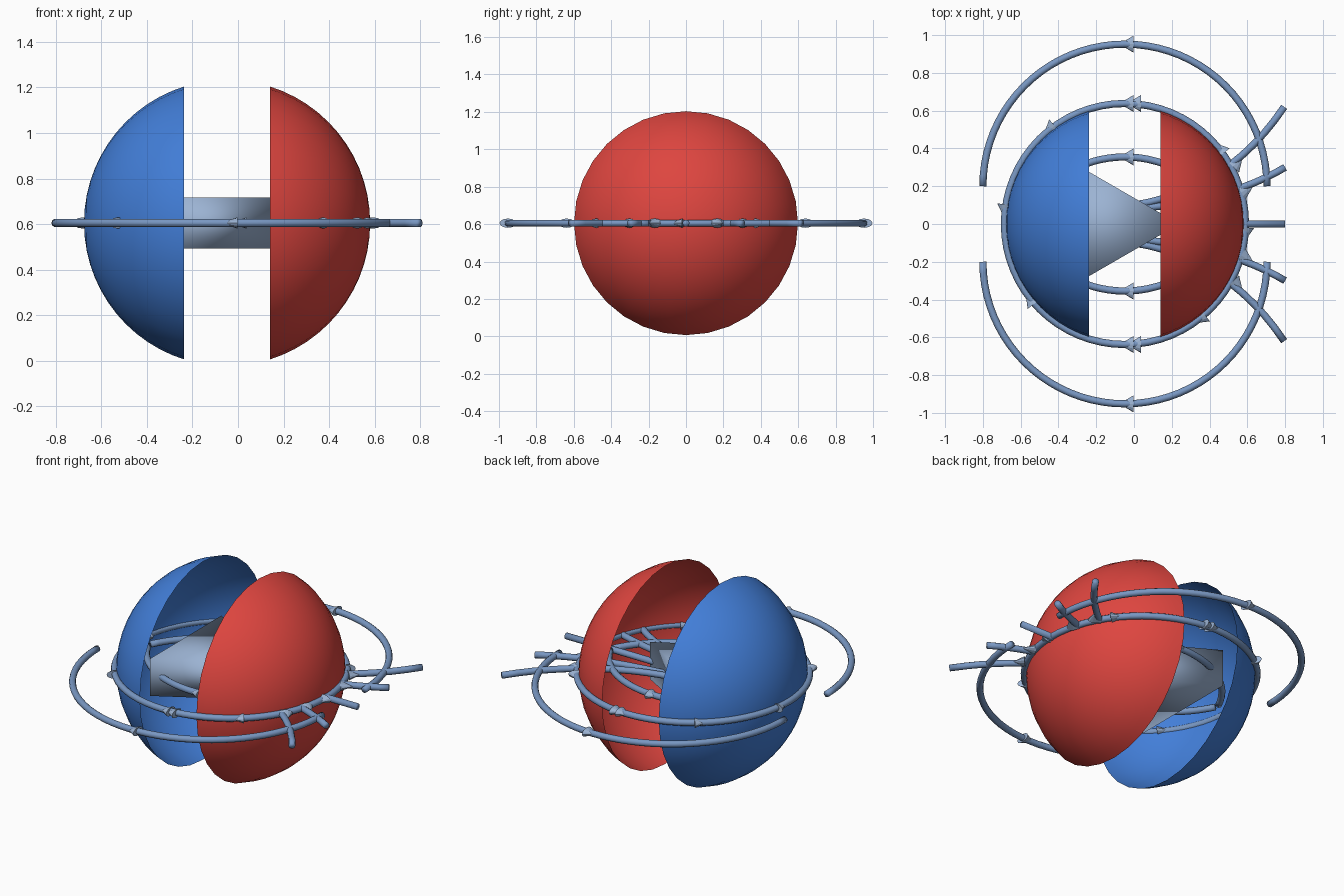
import bpy, bmesh, math
from mathutils import Vector, Matrix

if "Cube" in bpy.data.objects:
    bpy.data.objects.remove(bpy.data.objects["Cube"])

ZC = 0.605          # height of the middle plane
CX = -0.048         # x of the sphere centre


def material(name, rgb):
    m = bpy.data.materials.new(name)
    m.diffuse_color = (*rgb, 1)
    m.use_nodes = True
    m.node_tree.nodes["Principled BSDF"].inputs["Base Color"].default_value = m.diffuse_color
    return m


RED = material("red", (0.73, 0.06, 0.05))
BLUE = material("blue", (0.055, 0.21, 0.69))
PALE = material("pale_steel", (0.33, 0.45, 0.65))
STEEL = material("steel_blue", (0.19, 0.31, 0.54))


def finish(bm, name, mat, smooth=True):
    me = bpy.data.meshes.new(name)
    bm.to_mesh(me)
    bm.free()
    for p in me.polygons:
        p.use_smooth = smooth
    me.materials.append(mat)
    ob = bpy.data.objects.new(name, me)
    bpy.context.collection.objects.link(ob)
    return ob


# Open dome: a slice of a sphere with its axis along x
def dome(name, side, mat):
    bm = bmesh.new()
    bmesh.ops.create_uvsphere(bm, u_segments=32, v_segments=32, radius=0.628,
                              matrix=Matrix.Rotation(math.pi / 2, 4, 'Y'))
    bmesh.ops.bisect_plane(bm, geom=bm.verts[:] + bm.edges[:] + bm.faces[:],
                           plane_co=(side * 0.189, 0, 0), plane_no=(side, 0, 0),
                           clear_inner=True)
    bmesh.ops.translate(bm, verts=bm.verts, vec=(CX, 0, ZC))
    return finish(bm, name, mat)


dome("red_dome", 1, RED)
dome("blue_dome", -1, BLUE)

# Three-sided core, smooth shaded across its edges
bm = bmesh.new()
bmesh.ops.create_cone(bm, cap_ends=True, segments=3, radius1=0.393, radius2=0.393, depth=0.225)
far = max(bm.verts, key=lambda v: v.co.xy.length).co
bmesh.ops.rotate(bm, verts=bm.verts, matrix=Matrix.Rotation(-math.atan2(far.y, far.x), 3, 'Z'))
bmesh.ops.translate(bm, verts=bm.verts, vec=(-0.153, 0, ZC))
finish(bm, "core_prism", PALE)


# Round tube following flat points
def tube(name, pts, cyclic=False):
    bm = bmesh.new()
    n, sides, r = len(pts), 10, 0.019
    rings = []
    for i, p in enumerate(pts):
        if cyclic:
            a, b = pts[i - 1], pts[(i + 1) % n]
        else:
            a, b = pts[max(i - 1, 0)], pts[min(i + 1, n - 1)]
        t = (Vector(b) - Vector(a)).normalized()
        nrm = Vector((-t.y, t.x, 0))
        base = Vector((p[0], p[1], ZC))
        rings.append([bm.verts.new(base + r * (math.cos(k * math.tau / sides) * nrm
                      + Vector((0, 0, math.sin(k * math.tau / sides))))) for k in range(sides)])
    for i in range(n if cyclic else n - 1):
        A, B = rings[i], rings[(i + 1) % n]
        for k in range(sides):
            j = (k + 1) % sides
            bm.faces.new((A[k], A[j], B[j], B[k]))
    if not cyclic:
        bm.faces.new(rings[0])
        bm.faces.new(rings[-1])
    bmesh.ops.recalc_face_normals(bm, faces=bm.faces)
    return finish(bm, name, STEEL)


# Flattened arrow head pointing along a heading in the middle plane
def head(name, x, y, heading):
    bm = bmesh.new()
    bmesh.ops.create_cone(bm, cap_ends=True, segments=12, radius1=0.045, radius2=0, depth=0.075,
                          matrix=Matrix.Rotation(math.pi / 2, 4, 'Y'))
    bmesh.ops.scale(bm, verts=bm.verts, vec=(1, 1, 0.55))
    bmesh.ops.rotate(bm, verts=bm.verts, matrix=Matrix.Rotation(heading, 3, 'Z'))
    bmesh.ops.translate(bm, verts=bm.verts, vec=(x, y, ZC))
    return finish(bm, name, PALE, smooth=False)


def arc(cx, cy, r, a0, a1, n):
    return [(cx + r * math.cos(math.radians(a0 + (a1 - a0) * i / n)),
             cy + r * math.sin(math.radians(a0 + (a1 - a0) * i / n))) for i in range(n + 1)]


def bezier(a, b, c, n=12):
    return [tuple((1 - t) ** 2 * a[k] + 2 * t * (1 - t) * b[k] + t * t * c[k] for k in (0, 1))
            for t in (i / n for i in range(n + 1))]


# Equator ring around both domes
tube("equator_ring", arc(CX, 0, 0.638, 0, 360, 64)[:-1], cyclic=True)
for deg in (39, 129, 174, -5, -52, -142):
    a = math.radians(deg)
    head("ring_arrow", CX + 0.638 * math.cos(a), 0.638 * math.sin(a),
         a + math.copysign(math.pi / 2, deg))

# Arcs and flaring rays, mirrored across the y axis
for s in (1, -1):
    def mir(pts):
        return [(x, s * y) for x, y in pts]
    tube("outer_arc", mir(arc(CX, 0.2, 0.752, 0, 180, 40)))
    tube("inner_arc", mir(arc(CX, -0.25, 0.605, 26, 154, 32)))
    for x, y in ((-0.04, 0.952), (-0.04, 0.638), (0.0, 0.638), (-0.04, 0.355)):
        head("arc_arrow", x, s * y, math.pi)
    tube("inner_ray", mir(bezier((0.0, 0.08), (0.5, 0.12), (0.8, 0.3))))
    tube("outer_ray", mir(bezier((0.0, 0.1), (0.5, 0.18), (0.795, 0.62))))
    head("inner_ray_arrow", 0.60, s * 0.185, s * 0.5)
    head("outer_ray_arrow", 0.55, s * 0.33, s * 0.8)
tube("middle_ray", [(0.1, 0), (0.8, 0)])
